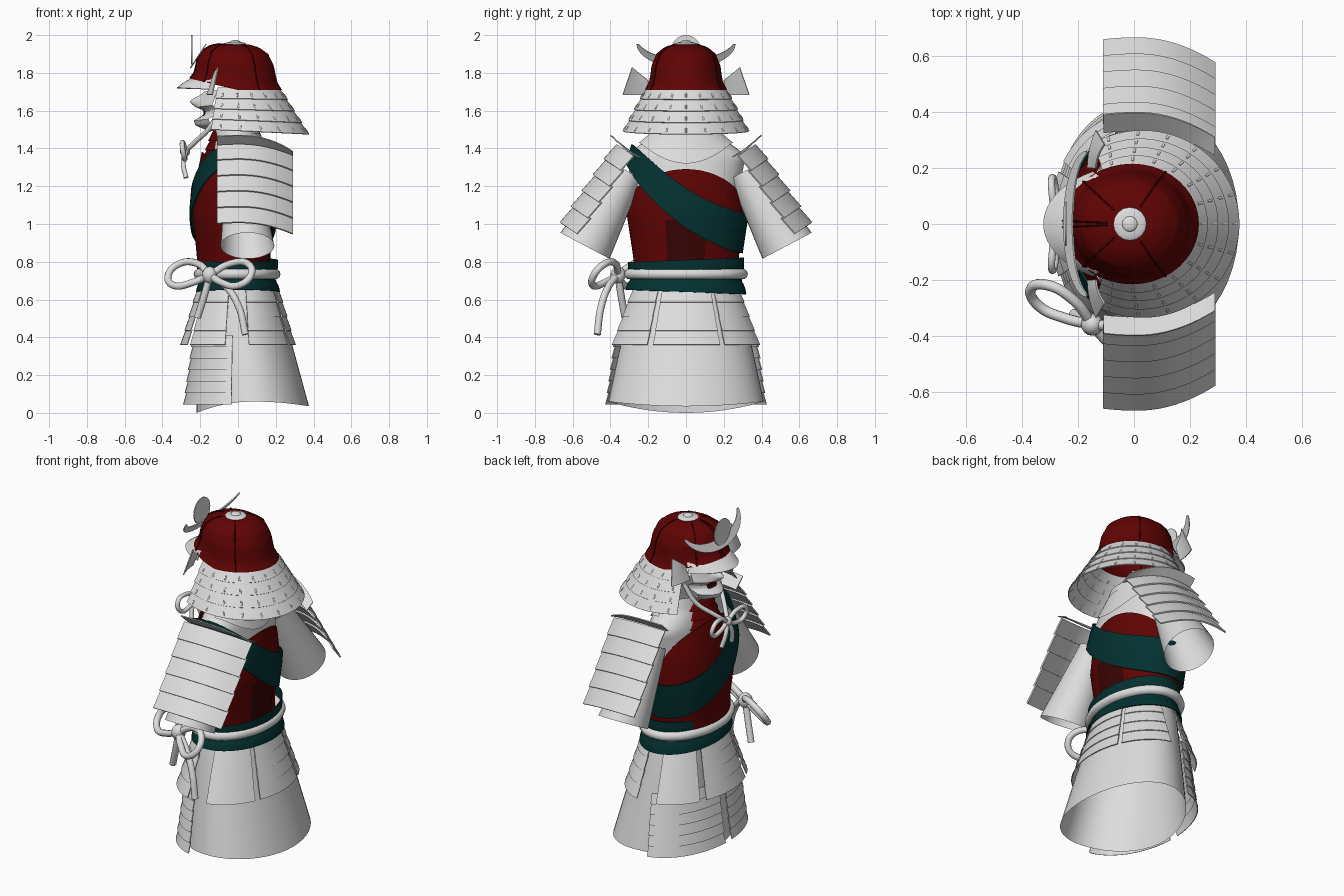
import bpy, bmesh, math
from math import sin, cos, pi, radians, exp
from mathutils import Vector

if "Cube" in bpy.data.objects:
    bpy.data.objects.remove(bpy.data.objects["Cube"])


def material(name, rgb):
    m = bpy.data.materials.new(name)
    m.use_nodes = True
    m.diffuse_color = (*rgb, 1)
    bsdf = m.node_tree.nodes["Principled BSDF"]
    bsdf.inputs["Base Color"].default_value = (*rgb, 1)
    bsdf.inputs["Roughness"].default_value = 0.7
    return m


WHITE = material("off white", (0.73, 0.73, 0.73))
RED = material("lacquer red", (0.115, 0.001, 0.001))
DARK = material("deep red", (0.04, 0.001, 0.001))
TEAL = material("teal cloth", (0.001, 0.03, 0.03))


def lerp(a, b, t):
    return a + (b - a) * t


def profile(points, t):
    """Piecewise linear value from (position, value) pairs."""
    for (p, a), (q, b) in zip(points, points[1:]):
        if t <= q:
            return lerp(a, b, max(0, (t - p) / (q - p)))
    return points[-1][1]


def activate(obj):
    bpy.ops.object.select_all(action="DESELECT")
    obj.select_set(True)
    bpy.context.view_layer.objects.active = obj


def finish(obj, mat, smooth=35):
    if not obj.data.materials:
        obj.data.materials.append(mat)
    activate(obj)
    bpy.ops.object.shade_smooth_by_angle(angle=radians(smooth))
    return obj


def sheets(name, funcs, nu, nv, mat, thick=0):
    """One object from surfaces f(u, v) with u and v in 0..1."""
    bm = bmesh.new()
    for f in funcs:
        rows = [[bm.verts.new(f(i / nu, j / nv)) for i in range(nu + 1)] for j in range(nv + 1)]
        for a, b in zip(rows, rows[1:]):
            for i in range(nu):
                bm.faces.new((a[i], a[i + 1], b[i + 1], b[i]))
    bmesh.ops.remove_doubles(bm, verts=bm.verts, dist=0.0002)
    bmesh.ops.recalc_face_normals(bm, faces=bm.faces)
    me = bpy.data.meshes.new(name)
    bm.to_mesh(me)
    bm.free()
    obj = bpy.data.objects.new(name, me)
    bpy.context.collection.objects.link(obj)
    if thick:
        s = obj.modifiers.new("thickness", "SOLIDIFY")
        s.thickness, s.offset = thick, 0
        activate(obj)
        bpy.ops.object.modifier_apply(modifier=s.name)
    return finish(obj, mat)


def tiers(name, f, count, nu, mat, step, thick=0.005):
    """Overlapping lames; f(u, v, out) gives a point pushed outward."""
    def lame(k):
        return lambda u, v: f(u, (k + lerp(-0.08 if k else 0, 1, v)) / count, step * v)
    return sheets(name, [lame(k) for k in range(count)], nu, 1, mat, thick)


def ring(a, cx, rx, ry, z):
    return Vector((cx + rx * cos(a), ry * sin(a), z))


def rope(name, paths, radius, mat, closed=False):
    cu = bpy.data.curves.new(name, "CURVE")
    cu.dimensions, cu.bevel_depth, cu.bevel_resolution = "3D", radius, 3
    cu.resolution_u, cu.use_fill_caps = 6, True
    for pts in paths:
        s = cu.splines.new("BEZIER")
        s.bezier_points.add(len(pts) - 1)
        s.use_cyclic_u = closed
        for b, p in zip(s.bezier_points, pts):
            b.co = p
            b.handle_left_type = b.handle_right_type = "AUTO"
    obj = bpy.data.objects.new(name, cu)
    bpy.context.collection.objects.link(obj)
    activate(obj)
    bpy.ops.object.convert(target="MESH")
    return finish(bpy.context.object, mat, 60)


def ball(name, loc, scale, mat):
    bpy.ops.mesh.primitive_uv_sphere_add(segments=16, ring_count=10, radius=1, location=loc)
    bpy.context.object.name = name
    bpy.context.object.scale = scale
    return finish(bpy.context.object, mat, 60)


# Helmet bowl with seams and a top rosette
BOWL = [(0, 0.001), (0.08, 0.07), (0.18, 0.115), (0.32, 0.157), (0.5, 0.182),
        (0.7, 0.189), (0.85, 0.196), (1, 0.216)]
BOWL_Z = [(0, 1.955), (0.08, 1.95), (0.18, 1.935), (0.32, 1.9), (0.5, 1.84), (1, 1.71)]


def bowl(a, v, out=0):
    r = profile(BOWL, v) + out
    z = profile(BOWL_Z, v) + out + 0.06 * v * max(0, -cos(a))
    return ring(a, -0.017 + 0.012 * v, r * (1.1 + 0.06 * v * (cos(a) < 0)), r, z)


sheets("helmet_bowl", [lambda u, v: bowl(u * 2 * pi, v)], 40, 25, RED)
rope("helmet_seams", [[bowl(radians(d), k / 25, 0.001) for k in range(2, 26)]
                      for d in (-135, -60, 60, 135, 177, 183)], 0.003, DARK)
ball("helmet_rosette", (-0.015, 0, 1.952), (0.06, 0.06, 0.013), WHITE)
ball("rosette_knob", (-0.015, 0, 1.962), (0.028, 0.028, 0.012), WHITE)


# Neck guard around the back of the helmet
def neck(u, v, out):
    a = radians(lerp(-120, 120, u))
    z = lerp(1.72, 1.475, v) + 0.025 * v * (1 - cos(a)) / 1.5
    return ring(a, lerp(0, 0.03, v), lerp(0.215, 0.337, v) + out, lerp(0.205, 0.325, v) + out, z)


tiers("neck_guard", neck, 4, 36, WHITE, 0.009)
rope("neck_guard_lacing", [[neck((k + 0.5) / 13, (t + s) / 4, 0.009 * s) for s in (0.5, 0.85)]
                           for t in range(4) for k in range(13)], 0.005, WHITE)


# Visor, crest disc and crescent
def visor(u, v):
    a = radians(lerp(122, 238, u))
    out = v * (0.015 + 0.08 * cos(a) ** 2)
    return ring(a, -0.01, 0.218 + out, 0.2 + out * 0.5, lerp(1.775, 1.72, v ** 1.3) - 0.01 * sin(a) ** 2)


sheets("visor", [visor], 24, 4, WHITE, 0.006)
sheets("crest_disc", [lambda u, v: Vector((-0.245, 0.078 * v * cos(u * 2 * pi),
                                            1.922 + 0.078 * v * sin(u * 2 * pi)))], 28, 2, WHITE, 0.006)


def crescent(u, v):
    t = radians(lerp(-86, 86, u))
    w = 0.005 + 0.05 * cos(t) ** 0.5 * v
    z = 1.96 - (0.14 - w) * cos(t)
    return Vector((-0.255 + 0.65 * (z - 1.82), (0.268 - w) * sin(t), z))


sheets("crest_crescent", [crescent], 28, 2, WHITE, 0.006)


# Turned-back helmet wings
def wing(s):
    def f(u, v):
        return Vector((-0.165 + 0.03 * u * u + 0.03 * v, s * lerp(0.2, lerp(0.335, 0.285, v), u),
                       lerp(1.685, lerp(1.76, 1.83, u), v)))
    return f


sheets("helmet_wings", [wing(1), wing(-1)], 6, 4, WHITE, 0.006)

# Half mask with nose, mouth and chin
FACE = [(0, -0.15), (0.15, -0.225), (0.28, -0.235), (0.4, -0.185), (0.52, -0.18),
        (0.62, -0.215), (0.74, -0.205), (0.9, -0.195), (1, -0.18)]


def mask(u, v):
    y = lerp(-0.125, 0.125, u)
    nose = 0.05 * exp(-(y / 0.028) ** 2) * exp(-((v - 0.76) / 0.12) ** 2)
    wide = lerp(0.65, 1, min(1, v * 2.2))
    return Vector((profile(FACE, v) - nose + 5 * y * y, y * wide, lerp(1.49, 1.7, v) + 0.6 * y * y))


face = sheets("half_mask", [mask], 28, 26, WHITE)
face.data.materials.append(DARK)
for p in face.data.polygons:
    p.material_index = int(abs(p.center.y) < 0.045 and 1.572 < p.center.z < 1.6)
tiers("throat_guard", lambda u, v, out: ring(radians(lerp(104, 256, u)), -0.02, lerp(0.11, 0.175, v) + out,
      lerp(0.13, 0.2, v) + out, lerp(1.49, 1.29, v)), 4, 18, RED, 0.01)

# Chin cord with bow
KNOT = Vector((-0.28, 0, 1.385))
cords = []
for s in (1, -1):
    cords.append([(-0.09, s * 0.15, 1.62), (-0.15, s * 0.12, 1.51), (-0.22, s * 0.06, 1.44), KNOT])
    cords.append([KNOT, (-0.29, s * 0.08, 1.43), (-0.295, s * 0.16, 1.41), (-0.285, s * 0.15, 1.355),
                  (-0.28, s * 0.07, 1.35), KNOT])
    cords.append([KNOT, (-0.29, s * 0.03, 1.32), (-0.275, s * 0.05, 1.245)])
rope("chin_cord", cords, 0.013, WHITE)
ball("chin_cord_knot", KNOT, (0.027, 0.027, 0.027), WHITE)

# Undershirt body and standing neck
SHIRT = [(0.95, 0.25), (1.1, 0.275), (1.25, 0.295), (1.36, 0.315), (1.4, 0.27), (1.45, 0.2), (1.52, 0.17)]


def shirt(u, v):
    z = lerp(0.95, 1.52, v)
    depth = lerp(0.165, 0.115, max(0, (z - 1.2) / 0.32))
    return ring(u * 2 * pi, -0.005, depth, profile(SHIRT, z), z)


sheets("undershirt", [shirt], 32, 24, WHITE)
sheets("shirt_collar", [lambda u, v: ring(radians(lerp(-85, 85, u)), 0, lerp(0.165, 0.12, v),
       lerp(0.25, 0.19, v), lerp(1.43 - 0.11 * sin(pi * u) ** 2, 1.48, v))], 20, 4, WHITE)

# Cuirass with arm openings, and its back panel
CHEST = [(0.75, 0.94), (0.82, 0.94), (1.05, 1.06), (1.2, 1.0), (1.42, 0.78)]


def cuirass(a, z, out=0):
    k = profile(CHEST, z)
    front = 0.205 if cos(a) < 0 else 0.195
    return ring(a, -0.02, front * k + out, 0.292 * k + out, z)


def cuirass_shell(u, v):
    a = u * 2 * pi
    top = lerp(1.06, *((1.38, abs(cos(a)) ** 0.4) if cos(a) < 0 else (1.29, cos(a) ** 0.75)))
    return cuirass(a, lerp(0.75, top, v))


sheets("cuirass", [cuirass_shell], 48, 14, RED, 0.008)
sheets("cuirass_back_panel", [lambda u, v: cuirass(lerp(-0.36, 0.36, u), lerp(0.78, 1.02, v), 0.007)],
       8, 5, DARK)


# Diagonal sash from one shoulder to the opposite hip
def sash(u, v):
    y = sin(u * 2 * pi)
    z = 1.085 - 0.21 * y + 0.075 * y * y + lerp(-0.105, 0.105, v) * (1 - 0.5 * max(0, -y) ** 2)
    return cuirass(u * 2 * pi, min(z, 1.42), 0.018 + 0.04 * max(0, -y) ** 2)


sheets("diagonal_sash", [sash], 48, 4, TEAL, 0.008)

# Waist wrap, rope and side bow
WRAP = [(0, 0.0), (0.3, 0.0), (0.45, -0.012), (0.65, -0.012), (0.8, 0.004), (1, 0.012)]
sheets("waist_wrap", [lambda u, v: ring(u * 2 * pi, 0, 0.208 + profile(WRAP, 1 - v), 0.305 + profile(WRAP, 1 - v),
       lerp(0.64, 0.81, v) - 0.012 * sin(u * 2 * pi) * (1 - 2 * v))], 40, 12, TEAL, 0.006)
rope("waist_rope", [[ring(k * pi / 6, -0.005, 0.202, 0.3, 0.735) for k in range(12)]], 0.028, WHITE, True)
BOW = Vector((-0.15, -0.36, 0.73))


def bow(d, z, lean=0):
    return BOW + Vector((0.86 * d + 0.5 * z * lean, -0.5 * d + 0.86 * z * lean, z))


bows = []
for s in (1, -1):
    bows.append([BOW] + [bow(s * d, z, 0.7) for d, z in ((0.1, 0.06), (0.21, 0.06), (0.255, 0.0),
                                                         (0.2, -0.055), (0.09, -0.04))] + [BOW])
bows += [[BOW, bow(-0.03, -0.1), bow(-0.075, -0.225)],
         [BOW, bow(0.1, -0.06), bow(0.18, -0.17), bow(0.22, -0.315)]]
rope("waist_bow", bows, 0.019, WHITE)
ball("waist_bow_knot", BOW, (0.04, 0.04, 0.045), WHITE)


# Sleeves
def sleeve(s):
    def f(u, v):
        a = u * 2 * pi
        r = lerp(0.09, 0.15, v)
        return Vector((lerp(0.02, 0.05, v) + r * 0.95 * sin(a), s * (lerp(0.31, 0.535, v) + r * 0.87 * cos(a)),
                       lerp(1.28, 0.885, v) + r * 0.46 * cos(a)))
    return f


sheets("sleeves", [sleeve(1), sleeve(-1)], 28, 6, WHITE)


# Shoulder plates with top flange
def shoulder(s):
    def f(u, v, out):
        bend = out - 0.22 * max(0, u - 0.3) ** 2 - 0.1 * max(0, 0.3 - u) ** 2
        y = lerp(0.365, 0.655, v) + 0.83 * bend
        return Vector((lerp(-0.11, 0.29, u), s * y, lerp(1.42, 1.0, v) + 0.56 * bend))
    return f


for n, s in enumerate((1, -1), 1):
    plate = shoulder(s)
    tiers(f"shoulder_plate_{n}", plate, 5, 14, WHITE, 0.013, 0.008)
    sheets(f"shoulder_flange_{n}", [lambda u, v: plate(u, 0, 0) + Vector((0, s * lerp(-0.03, 0.035, v),
           lerp(-0.01, 0.05, v) * (1 - 0.5 * u ** 4)))], 14, 2, WHITE, 0.006)


# Hip panels and front thigh plates, as lames on a widening oval
def apron(lo, hi, rx, ry, z):
    def f(u, v, out):
        return ring(radians(lerp(lo, hi, u)), 0, lerp(*rx, v) + out, lerp(*ry, v) + out, lerp(*z, v))
    return f


for n, (lo, hi) in enumerate(((-26, 27), (31, 79), (103, 146), (152, 208), (214, 257), (281, 329)), 1):
    tiers(f"hip_panel_{n}", apron(lo, hi, (0.21, 0.298), (0.28, 0.392), (0.66, 0.36)), 4, 8, WHITE, 0.006)
for n, (lo, hi) in enumerate(((97, 176), (184, 263)), 1):
    tiers(f"thigh_plate_{n}", apron(lo, hi, (0.23, 0.28), (0.37, 0.42), (0.41, 0.045)), 6, 12, WHITE, 0.009)


# Flared lower robe with a wavy hem
def robe(u, v):
    a = u * 2 * pi
    hem = 0.035 - 0.035 * cos(a) ** 2 * (cos(a) < 0) + 0.025 * sin(a) ** 2
    return ring(a, lerp(0, 0.078, v), lerp(0.2, 0.298, v), lerp(0.27, 0.412, v ** 0.92), lerp(0.68, hem, v))


sheets("lower_robe", [robe], 48, 8, WHITE)
